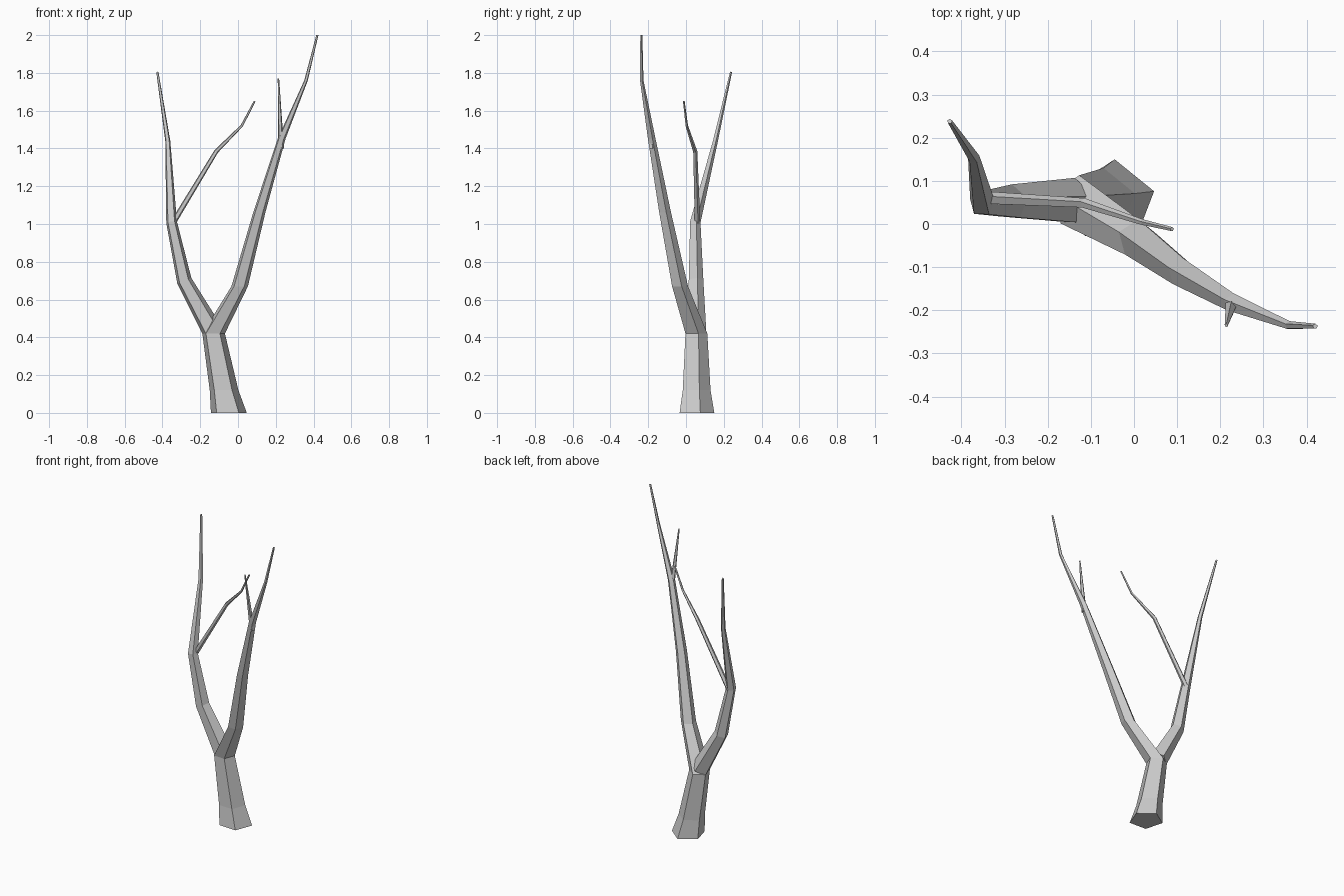
import bpy
import bmesh
import math
from mathutils import Vector

SIDES = 5
PHASE = math.radians(15)

cube = bpy.data.objects.get("Cube")
if cube:
    bpy.data.objects.remove(cube, do_unlink=True)

bark = bpy.data.materials.new("grey_bark")
bark.use_nodes = True
bark_color = (0.6, 0.6, 0.6, 1)
bark.diffuse_color = bark_color
bark.node_tree.nodes["Principled BSDF"].inputs["Base Color"].default_value = bark_color


def branch(name, path, tilted=True):
    """Tapered five-sided tube through (x, y, z, radius) points."""
    points = [Vector(p[:3]) for p in path]
    bm = bmesh.new()
    rings = []
    for i, p in enumerate(points):
        # rings follow the mean direction of the neighbouring segments
        before = (p - points[i - 1]).normalized() if i else Vector()
        after = (points[i + 1] - p).normalized() if i + 1 < len(points) else Vector()
        up = Vector((0, 0, 1))
        turn = up.rotation_difference(before + after if tilted else up)
        ring = []
        for k in range(SIDES):
            a = PHASE + math.tau * k / SIDES
            offset = Vector((math.cos(a), math.sin(a), 0)) * path[i][3]
            ring.append(bm.verts.new(p + turn @ offset))
        rings.append(ring)
    for low, high in zip(rings, rings[1:]):
        for k in range(SIDES):
            n = (k + 1) % SIDES
            bm.faces.new((low[k], low[n], high[n], high[k]))
    bm.faces.new(rings[0][::-1])
    bm.faces.new(rings[-1])
    mesh = bpy.data.meshes.new(name)
    bm.to_mesh(mesh)
    bm.free()
    mesh.materials.append(bark)
    obj = bpy.data.objects.new(name, mesh)
    bpy.context.collection.objects.link(obj)
    return obj


# Trunk flowing into the tall left limb
branch("trunk_and_left_limb", [
    (-0.05, 0.05, 0, 0.1),
    (-0.075, 0.05, 0.12, 0.08),
    (-0.13, 0.05, 0.42, 0.063),
    (0.008, -0.035, 0.67, 0.046),
    (0.112, -0.113, 1.06, 0.034),
    (0.23, -0.183, 1.45, 0.022),
    (0.36, -0.235, 1.76, 0.01),
    (0.42, -0.237, 2, 0.006),
], tilted=False)

# Right limb leaving the fork
branch("right_limb", [
    (-0.14, 0.05, 0.44, 0.057),
    (-0.285, 0.05, 0.7, 0.042),
    (-0.352, 0.047, 1.01, 0.03),
    (-0.372, 0.155, 1.44, 0.014),
    (-0.427, 0.238, 1.805, 0.006),
])

# Thin side twigs
branch("right_twig", [
    (-0.348, 0.06, 1, 0.016),
    (-0.115, 0.048, 1.385, 0.012),
    (0.02, 0.004, 1.52, 0.007),
    (0.088, -0.012, 1.65, 0.005),
])
branch("left_twig", [
    (0.228, -0.18, 1.4, 0.016),
    (0.214, -0.235, 1.77, 0.004),
])
